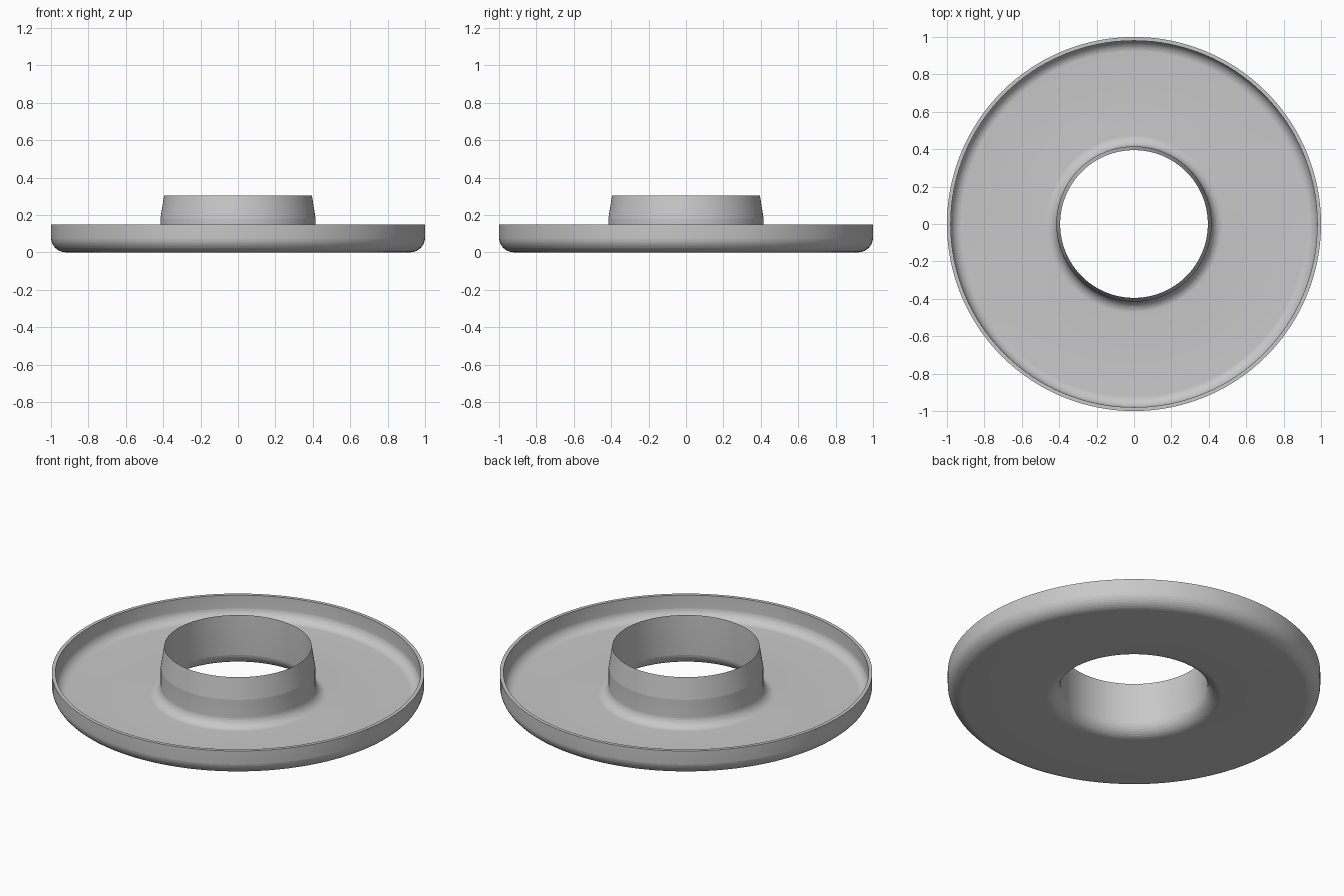
import bpy, bmesh, math
from mathutils import Matrix, Vector

cube = bpy.data.objects.get("Cube")
if cube:
    bpy.data.objects.remove(cube, do_unlink=True)

SEGMENTS = 128
WALL = 0.02        # sheet thickness
FILLET = 0.06      # inside bend radius
BORE = 0.395
COLLAR = BORE + WALL
HEIGHT = 0.305
RIM_HEIGHT = 0.15


def arc(cx, cz, radius, start, end, steps=10):
    """Points of a rounded bend, angles in degrees."""
    angles = [math.radians(start + (end - start) * i / steps) for i in range(steps + 1)]
    return [(cx + radius * math.cos(a), cz + radius * math.sin(a)) for a in angles]


def revolve(name, profile, material):
    """Turn a closed (radius, height) outline around the z axis."""
    bm = bmesh.new()
    rings = []
    for i in range(SEGMENTS):
        turn = Matrix.Rotation(math.tau * i / SEGMENTS, 3, 'Z')
        rings.append([bm.verts.new(turn @ Vector((r, 0, z))) for r, z in profile])
    n = len(profile)
    for i, ring in enumerate(rings):
        following = rings[(i + 1) % SEGMENTS]
        for j in range(n):
            k = (j + 1) % n
            bm.faces.new((ring[j], following[j], following[k], ring[k]))
    bmesh.ops.recalc_face_normals(bm, faces=bm.faces)
    mesh = bpy.data.meshes.new(name)
    bm.to_mesh(mesh)
    bm.free()
    mesh.materials.append(material)
    obj = bpy.data.objects.new(name, mesh)
    bpy.context.collection.objects.link(obj)
    bpy.ops.object.select_all(action='DESELECT')
    obj.select_set(True)
    bpy.context.view_layer.objects.active = obj
    bpy.ops.object.shade_smooth_by_angle(angle=math.radians(5.5))
    # Keep the bends smooth and only the rim and collar edges crisp
    bpy.ops.object.shade_smooth_by_angle(angle=math.radians(9.5))
    return obj


# Plain grey metal
grey = bpy.data.materials.new("grey_metal")
grey.use_nodes = True
grey.diffuse_color = (0.58, 0.58, 0.58, 1)
grey.node_tree.nodes["Principled BSDF"].inputs["Base Color"].default_value = grey.diffuse_color

bend = WALL + FILLET
collar_bend = COLLAR + FILLET
rim_bend = 1 - bend

# Underside and outer wall, then tray floor and tapered collar
outline = arc(collar_bend, bend, bend, 180, 270)
outline += arc(rim_bend, bend, bend, 270, 360)
outline += [(1, RIM_HEIGHT), (1 - WALL, RIM_HEIGHT)]
outline += arc(rim_bend, bend, FILLET, 360, 270)
outline += arc(collar_bend, bend, FILLET, 270, 180)
outline += [(COLLAR, 0.18), (BORE, HEIGHT)]

revolve("flanged_ring", outline, grey)
